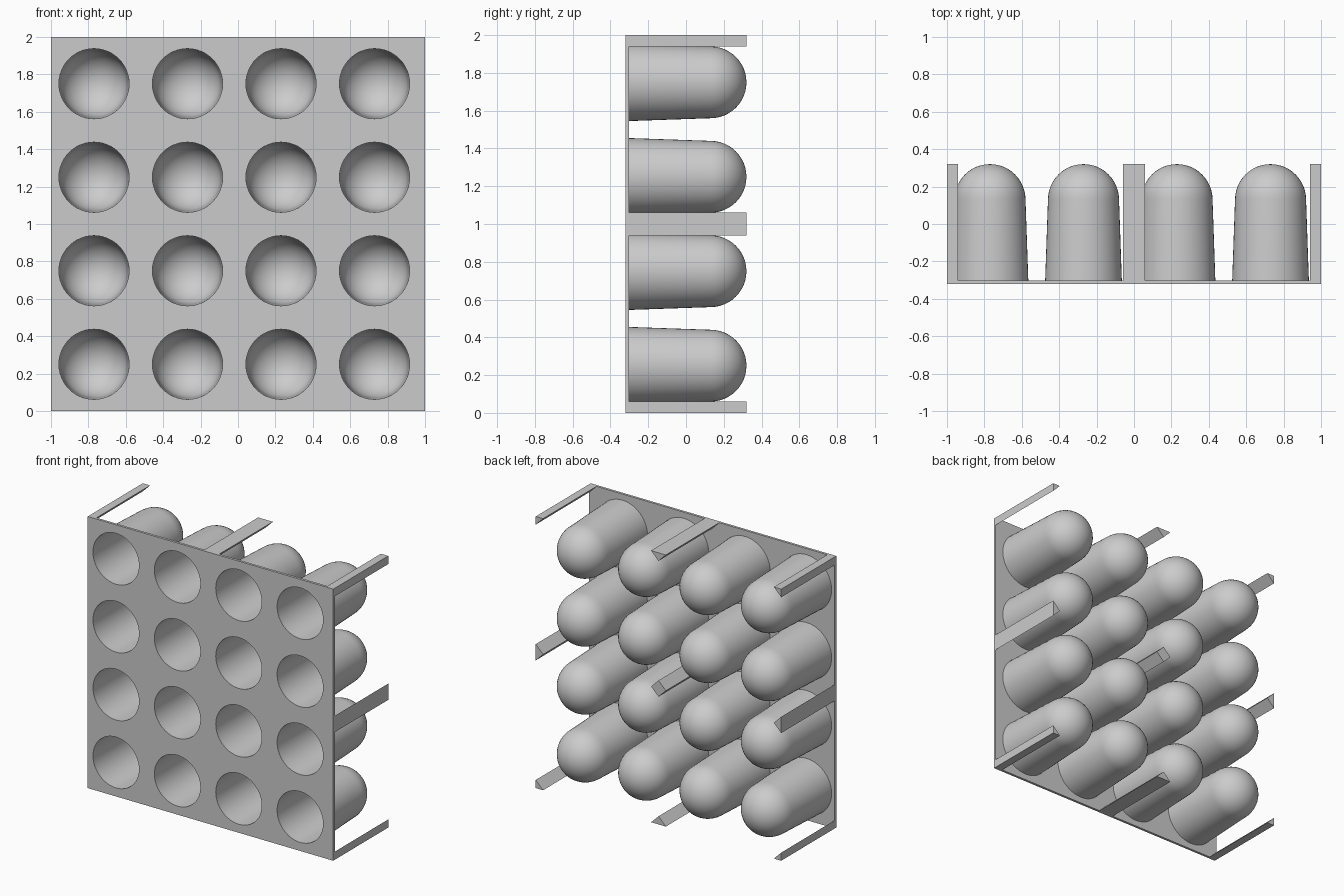
import bpy, bmesh, math
from mathutils import Matrix, Vector

cube = bpy.data.objects.get("Cube")
if cube:
    bpy.data.objects.remove(cube, do_unlink=True)

FRONT, PLATE_BACK, BACK = -0.32, -0.302, 0.32
HOLE_R, BASE_R, DOME_R, INNER_R = 0.1875, 0.205, 0.19, 0.178
DOME_Y = BACK - DOME_R
SEGMENTS = 48
CENTRES = [(-0.77 + 0.5 * i, 0.25 + 0.5 * j) for i in range(4) for j in range(4)]

grey = bpy.data.materials.new("light_grey")
grey.use_nodes = True
grey.diffuse_color = (0.6, 0.6, 0.6, 1)
grey.node_tree.nodes["Principled BSDF"].inputs["Base Color"].default_value = (0.6, 0.6, 0.6, 1)


def make_mesh(name, bm, smooth=False):
    bmesh.ops.recalc_face_normals(bm, faces=bm.faces[:])
    mesh = bpy.data.meshes.new(name)
    bm.to_mesh(mesh)
    bm.free()
    mesh.materials.append(grey)
    if smooth:
        mesh.shade_smooth()
        mesh.set_sharp_from_angle(angle=math.radians(35))
    return mesh


def place(name, mesh, location=(0, 0, 0)):
    obj = bpy.data.objects.new(name, mesh)
    obj.location = location
    bpy.context.collection.objects.link(obj)
    return obj


def extrude_back(bm, depth):
    geom = bmesh.ops.extrude_face_region(bm, geom=bm.faces[:])["geom"]
    verts = [g for g in geom if isinstance(g, bmesh.types.BMVert)]
    bmesh.ops.translate(bm, verts=verts, vec=(0, depth, 0))


# Front plate: a square outline with round holes, filled and thickened
def add_loop(bm, points):
    verts = [bm.verts.new((x, FRONT, z)) for x, z in points]
    return [bm.edges.new((v, verts[(i + 1) % len(verts)])) for i, v in enumerate(verts)]


bm = bmesh.new()
edges = add_loop(bm, [(-1, 0), (1, 0), (1, 2), (-1, 2)])
for cx, cz in CENTRES:
    angles = [math.tau * k / SEGMENTS for k in range(SEGMENTS)]
    edges += add_loop(bm, [(cx + HOLE_R * math.cos(a), cz + HOLE_R * math.sin(a)) for a in angles])
bmesh.ops.triangle_fill(bm, use_beauty=True, use_dissolve=False, edges=edges,
                        normal=(0, -1, 0))
extrude_back(bm, PLATE_BACK - FRONT)
place("front_plate", make_mesh("front_plate", bm))


# Hollow domed cup: inner and outer walls spun around the y axis
def dome(radius):
    return [(radius * math.sin(t), DOME_Y + radius * math.cos(t))
            for t in (math.pi / 2 * k / 12 for k in range(13))]


profile = dome(INNER_R) + [(HOLE_R, PLATE_BACK), (BASE_R, PLATE_BACK)] + dome(DOME_R)[::-1]
bm = bmesh.new()
verts = [bm.verts.new((r, y, 0)) for r, y in profile]
edges = [bm.edges.new(pair) for pair in zip(verts, verts[1:])]
bmesh.ops.spin(bm, geom=verts + edges, axis=(0, 1, 0), cent=(0, 0, 0),
               angle=math.tau, steps=SEGMENTS)
bmesh.ops.remove_doubles(bm, verts=bm.verts[:], dist=0.0005)
cup = make_mesh("cup", bm, smooth=True)
for n, (cx, cz) in enumerate(CENTRES, 1):
    place(f"cup_{n}", cup, (cx, 0, cz))

# Diamond support posts on a 3 x 3 grid, trimmed flush with the plate edges
POST_R = 0.06
for i in (-1, 0, 1):
    for j in (-1, 0, 1):
        bm = bmesh.new()
        corners = [(1, 0), (0, 1), (-1, 0), (0, -1)]
        bm.faces.new([bm.verts.new((POST_R * x, PLATE_BACK, POST_R * z)) for x, z in corners])
        for normal in (Vector((i, 0, 0)), Vector((0, 0, j))):
            if normal.length:
                bmesh.ops.bisect_plane(bm, geom=bm.verts[:] + bm.edges[:] + bm.faces[:],
                                       plane_co=(0, 0, 0), plane_no=normal, clear_outer=True)
        extrude_back(bm, BACK - PLATE_BACK)
        name = f"post_{('bottom', 'middle', 'top')[j + 1]}_{('right', 'centre', 'left')[i + 1]}"
        place(name, make_mesh(name, bm), (i, 0, 1 + j))
